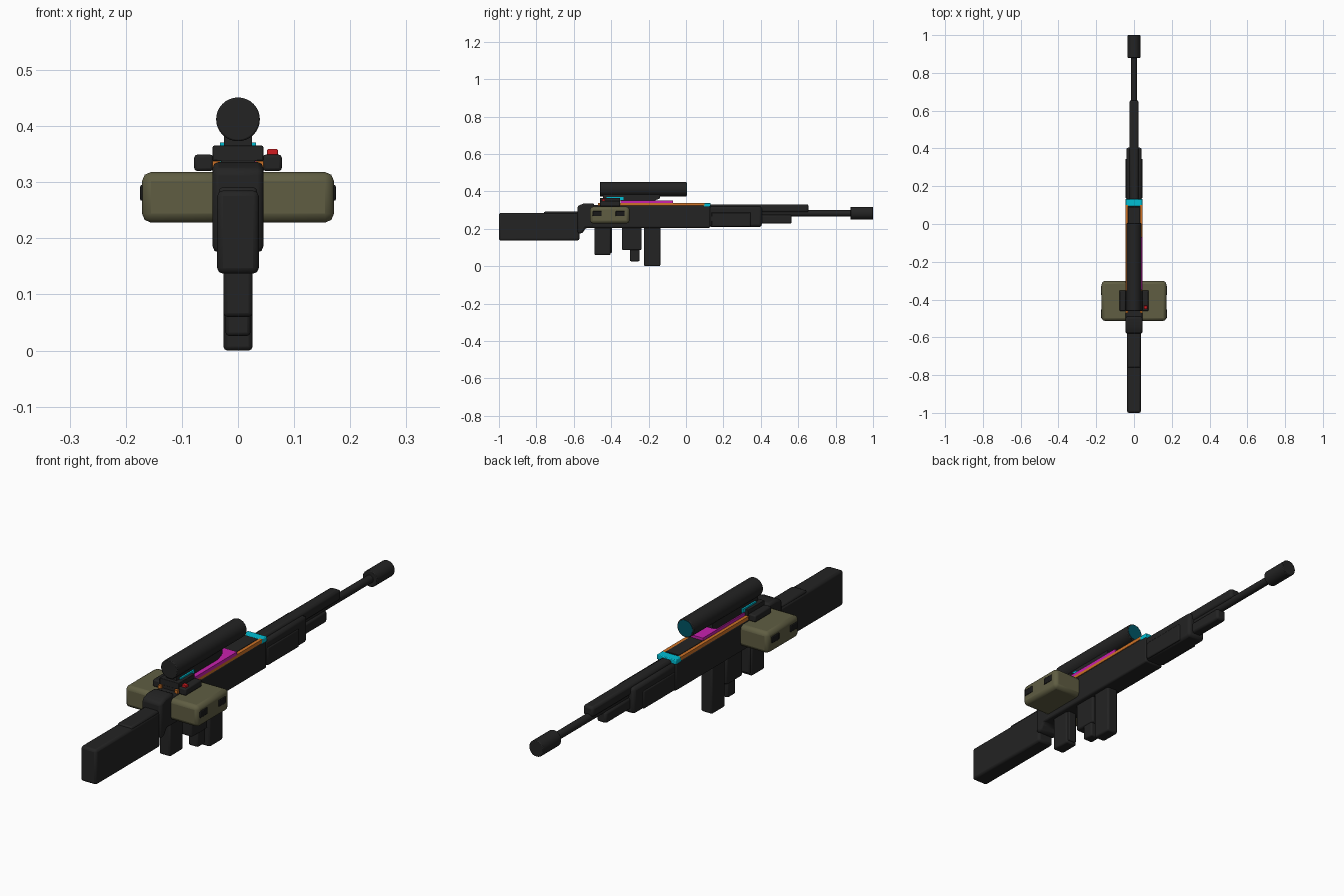
import bpy, bmesh, math

if "Cube" in bpy.data.objects:
    bpy.data.objects.remove(bpy.data.objects["Cube"])


def material(name, r, g, b):
    m = bpy.data.materials.new(name)
    m.diffuse_color = (r, g, b, 1)
    m.use_nodes = True
    m.node_tree.nodes["Principled BSDF"].inputs["Base Color"].default_value = m.diffuse_color
    return m


DARK = material("dark grey", 0.017, 0.017, 0.017)
BLACK = material("black", 0.009, 0.009, 0.009)
OLIVE = material("olive", 0.115, 0.110, 0.055)
ORANGE = material("orange", 0.62, 0.17, 0.02)
MAGENTA = material("magenta", 0.58, 0.015, 0.42)
CYAN = material("cyan", 0.0, 0.52, 0.66)
LENS = material("lens blue", 0.0, 0.09, 0.13)
RED = material("red", 0.65, 0.012, 0.015)


def finish(name, bm, mat, bevel=0.0, segments=2):
    bmesh.ops.recalc_face_normals(bm, faces=bm.faces)
    mesh = bpy.data.meshes.new(name)
    bm.to_mesh(mesh)
    bm.free()
    mesh.materials.append(mat)
    ob = bpy.data.objects.new(name, mesh)
    bpy.context.collection.objects.link(ob)
    if bevel:
        mod = ob.modifiers.new("bevel", 'BEVEL')
        mod.width = bevel
        mod.segments = segments
        mod.limit_method = 'ANGLE'
    bpy.ops.object.select_all(action='DESELECT')
    ob.select_set(True)
    bpy.context.view_layer.objects.active = ob
    bpy.ops.object.shade_smooth_by_angle(angle=math.radians(35))
    return ob


def box(name, x, y, z, mat=DARK, bevel=0.0):
    """Box from (min, max) ranges."""
    bm = bmesh.new()
    bmesh.ops.create_cube(bm, size=1)
    for v in bm.verts:
        v.co = [(lo + hi) / 2 + c * (hi - lo) for c, (lo, hi) in zip(v.co, (x, y, z))]
    return finish(name, bm, mat, bevel)


def profile(name, points, half_width, mat=DARK, bevel=0.0):
    """Side outline in (y, z), extruded symmetrically across x."""
    bm = bmesh.new()
    rings = [[bm.verts.new((s * half_width, y, z)) for y, z in points] for s in (-1, 1)]
    n = len(points)
    bm.faces.new(rings[0])
    bm.faces.new(rings[1])
    for i in range(n):
        j = (i + 1) % n
        bm.faces.new((rings[0][i], rings[0][j], rings[1][j], rings[1][i]))
    return finish(name, bm, mat, bevel)


def tube(name, radius, y, z, mat=DARK, bevel=0.0, sides=28):
    """Cylinder running along y."""
    bm = bmesh.new()
    bmesh.ops.create_cone(bm, cap_ends=True, segments=sides, radius1=radius,
                          radius2=radius, depth=y[1] - y[0])
    for v in bm.verts:
        v.co = (v.co.x, v.co.z + (y[0] + y[1]) / 2, v.co.y + z)
    return finish(name, bm, mat, bevel)


# Stock and its collar
box("stock", (-.037, .037), (-1, -.57), (.137, .285), DARK, .01)
box("stock_comb", (-.034, .034), (-.76, -.56), (.22, .291), DARK, .007)
profile("stock_collar", [(-.58, .175), (-.555, .175), (-.535, .205), (-.49, .205),
                         (-.49, .336), (-.545, .336), (-.58, .322)], .045, DARK, .01)

# Receiver
box("receiver", (-.044, .044), (-.54, .13), (.205, .326), DARK, .007)
box("receiver_top_strip", (-.03, .03), (-.46, .09), (.32, .339))
for s, side in ((-1, "left"), (1, "right")):
    box(side + "_rail", sorted((s * .031, s * .045)), (-.47, .10), (.324, .338), ORANGE)
box("front_band", (-.045, .045), (.093, .132), (.318, .338), CYAN, .003)
box("bolt_cover", (-.03, .045), (-.35, -.07), (.336, .350), MAGENTA)

# Handguard and barrel assembly
box("handguard", (-.041, .041), (.12, .405), (.21, .32), DARK, .012)
for s, side in ((-1, "left"), (1, "right")):
    box(side + "_handguard_panel", sorted((s * .035, s * .045)), (.135, .345),
        (.212, .288), DARK, .005)
box("upper_tube", (-.024, .024), (.10, .655), (.288, .331), DARK, .01)
box("lower_tube", (-.022, .022), (.38, .565), (.227, .275), DARK, .009)
tube("barrel", .0165, (.38, .9), .283)
tube("muzzle", .034, (.88, 1.0), .283, DARK, .003)

# Grip, trigger block and magazine below
box("grip", (-.026, .026), (-.49, -.403), (.06, .22), DARK, .007)
box("grip_front", (-.02, .02), (-.43, -.396), (.07, .22), DARK, .005)
box("trigger_block", (-.025, .025), (-.343, -.237), (.086, .22), DARK, .007)
box("trigger_peg", (-.022, .022), (-.30, -.248), (.026, .12), DARK, .006)
box("magazine", (-.026, .026), (-.225, -.137), (.003 - .003, .22), DARK, .007)

# Side housings with dark clips
for s, side in ((-1, "left"), (1, "right")):
    box(side + "_housing", sorted((s * .03, s * .171)), (-.513, -.302),
        (.228, .318), OLIVE, .016)
    for i, y in enumerate((-.475, -.352)):
        box(f"{side}_clip_{i + 1}", sorted((s * .155, s * .1745)), (y - .024, y + .024),
            (.267, .295), BLACK, .003)
    # Wings of the sight base
    box(side + "_base_wing", sorted((s * .044, s * .078)), (-.46, -.352),
        (.32, .349), DARK, .005)

# Sight base, button and mount
box("base_plate", (-.045, .045), (-.46, -.352), (.338, .365), DARK, .002)
box("base_insert", (-.032, .032), (-.425, -.335), (.355, .371), CYAN)
box("button", (.052, .071), (-.45, -.432), (.345, .359), RED, .002)
profile("scope_mount", [(-.445, .35), (-.17, .35), (-.14, .362), (-.14, .39),
                        (-.445, .39)], .025)

# Scope
tube("scope", .039, (-.46, .004), .412, DARK, .003, 32)
tube("scope_lens", .034, (.0, .0055), .412, LENS, 0, 32)
